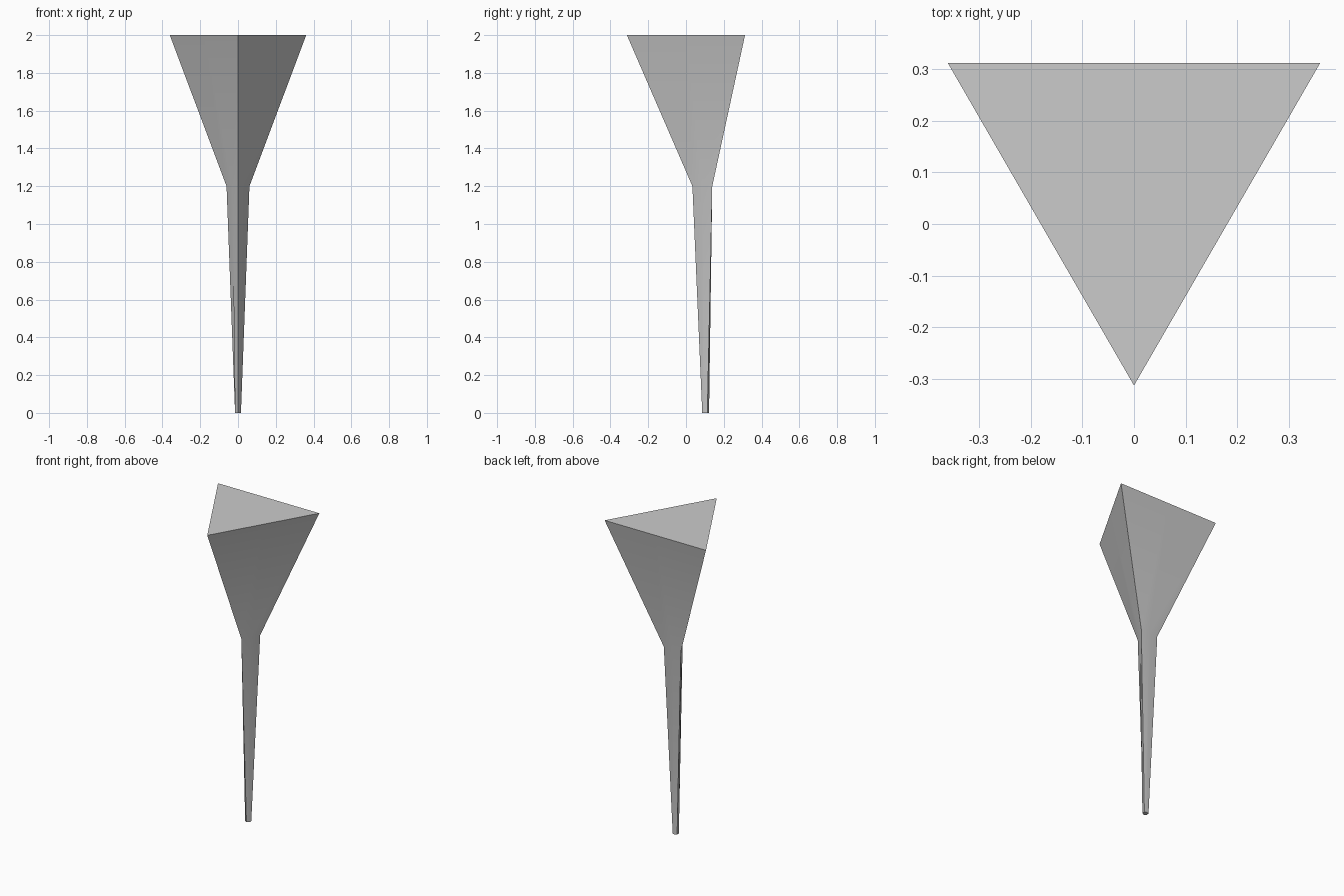
import bpy, bmesh
from math import cos, sin, radians

cube = bpy.data.objects.get("Cube")
if cube:
    bpy.data.objects.remove(cube, do_unlink=True)

# Plain grey
grey = bpy.data.materials.new("grey")
grey.use_nodes = True
colour = (0.6, 0.6, 0.6, 1)
grey.diffuse_color = colour
grey.node_tree.nodes["Principled BSDF"].inputs["Base Color"].default_value = colour

CENTRE_Y = 0.104


def ring(bm, z, corner, middle):
    """Six points: triangle corners alternating with points between them."""
    points = []
    for i in range(6):
        a = radians(60 * i - 90)
        r = middle if i % 2 else corner
        points.append(bm.verts.new((r * cos(a), CENTRE_Y + r * sin(a), z)))
    return points


# Hexagonal tip lofted into a triangular shank and a flared triangular head
bm = bmesh.new()
tip = ring(bm, 0, 0.018, 0.018)
neck = ring(bm, 1.2, 0.07, 0.035)
head = ring(bm, 2, 0.417, 0.2085)
for low, high in ((tip, neck), (neck, head)):
    for i in range(6):
        j = (i + 1) % 6
        bm.faces.new((low[i], low[j], high[j], high[i]))
bm.faces.new(tip[::-1])
bm.faces.new(head)
bmesh.ops.recalc_face_normals(bm, faces=bm.faces)

mesh = bpy.data.meshes.new("spike")
bm.to_mesh(mesh)
bm.free()
mesh.materials.append(grey)
spike = bpy.data.objects.new("spike", mesh)
bpy.context.collection.objects.link(spike)

# Soft bend at the neck, crisp corners
bpy.context.view_layer.objects.active = spike
spike.select_set(True)
bpy.ops.object.shade_smooth_by_angle(angle=radians(30))
